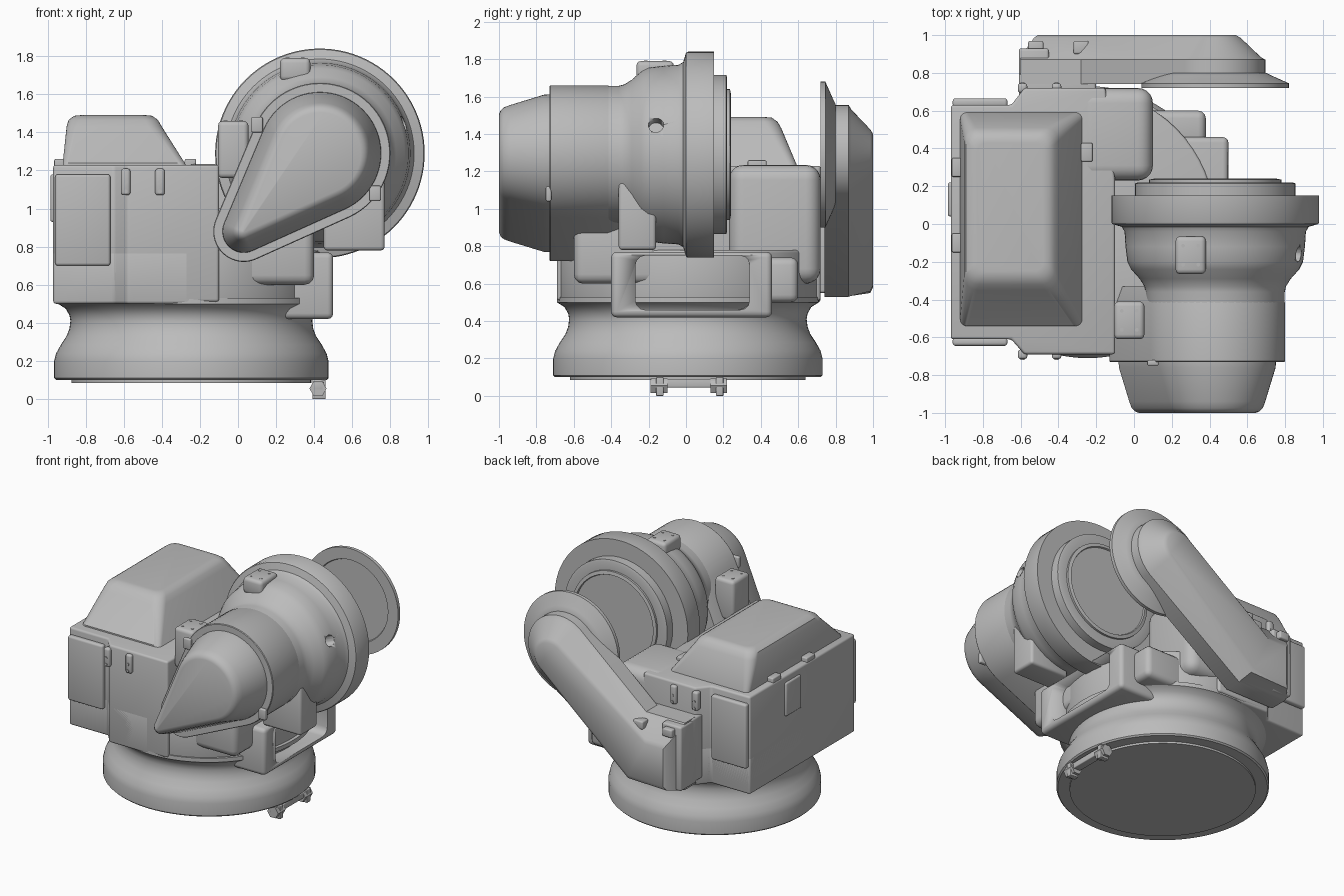
import bpy, bmesh
from math import sin, cos, pi, acos, atan2, hypot, radians
from mathutils import Vector

cube = bpy.data.objects.get("Cube")
if cube:
    bpy.data.objects.remove(cube, do_unlink=True)


def material(name, value):
    m = bpy.data.materials.new(name)
    m.use_nodes = True
    color = (value, value, value, 1)
    m.diffuse_color = color
    m.node_tree.nodes["Principled BSDF"].inputs["Base Color"].default_value = color
    return m


GREY = material("machine grey", 0.5)


def apply_modifier(ob, mod):
    bpy.ops.object.select_all(action='DESELECT')
    ob.select_set(True)
    bpy.context.view_layer.objects.active = ob
    if mod:
        bpy.ops.object.modifier_apply(modifier=mod.name)


def finish(name, bm, bevel=0, segments=3):
    bmesh.ops.recalc_face_normals(bm, faces=bm.faces)
    me = bpy.data.meshes.new(name)
    bm.to_mesh(me)
    bm.free()
    me.materials.append(GREY)
    ob = bpy.data.objects.new(name, me)
    bpy.context.collection.objects.link(ob)
    mod = None
    if bevel:
        mod = ob.modifiers.new("bevel", 'BEVEL')
        mod.width, mod.segments = bevel, segments
        mod.limit_method, mod.angle_limit = 'ANGLE', radians(30)
    apply_modifier(ob, mod)
    bpy.ops.object.shade_smooth_by_angle(angle=radians(35))
    return ob


def loft(name, rings, bevel=0, segments=3):
    """Skin matching closed rings and cap both ends."""
    bm = bmesh.new()
    vs = [[bm.verts.new(p) for p in ring] for ring in rings]
    n = len(vs[0])
    for a, b in zip(vs, vs[1:]):
        for i in range(n):
            bm.faces.new((a[i], a[(i + 1) % n], b[(i + 1) % n], b[i]))
    bm.faces.new(vs[0])
    bm.faces.new(vs[-1])
    return finish(name, bm, bevel, segments)


def box(name, x, y, z, bevel=0, segments=3):
    rings = [[(x[0], y[0], h), (x[1], y[0], h), (x[1], y[1], h), (x[0], y[1], h)] for h in z]
    return loft(name, rings, bevel, segments)


def prism(name, pts, z0, z1, bevel=0):
    return loft(name, [[(x, y, z) for x, y in pts] for z in (z0, z1)], bevel)


def lathe(name, profile, center, axis, n=72):
    """Turn (radius, height) pairs about an axis."""
    q = Vector((0, 0, 1)).rotation_difference(Vector(axis))
    c = Vector(center)
    return loft(name, [[c + q @ Vector((r * cos(2 * pi * i / n), r * sin(2 * pi * i / n), h))
                        for i in range(n)] for r, h in profile])


def cut(target, cutter):
    mod = target.modifiers.new("cut", 'BOOLEAN')
    mod.operation, mod.object, mod.solver = 'DIFFERENCE', cutter, 'EXACT'
    apply_modifier(target, mod)
    bpy.data.objects.remove(cutter, do_unlink=True)


def arc(cx, cy, r, a0, a1, n):
    return [(cx + r * cos(a0 + (a1 - a0) * i / n), cy + r * sin(a0 + (a1 - a0) * i / n))
            for i in range(n + 1)]


def teardrop(y, inset, big=(0.43, 1.29, 0.37), small=(0.03, 0.88, 0.16)):
    """Outline round a big and a small circle, as a ring at depth y."""
    dx, dz = small[0] - big[0], small[1] - big[1]
    a, phi = atan2(dz, dx), acos((big[2] - small[2]) / hypot(dx, dz))
    pts = arc(*big[:2], big[2] - inset, a + phi, a + 2 * pi - phi, 40)
    pts += arc(*small[:2], small[2] - inset, a - phi, a + phi, 20)
    return [(x, y, z) for x, z in pts]


# Round pedestal with a flared neck
PX, PY = -0.245, 0.01
lathe("pedestal", [(0.71, 0.1), (0.72, 0.11), (0.72, 0.2), (0.71, 0.24), (0.685, 0.285),
                   (0.655, 0.33), (0.64, 0.37), (0.635, 0.41), (0.64, 0.44), (0.66, 0.475),
                   (0.70, 0.5), (0.70, 0.53)], (PX, PY, 0), (0, 0, 1), 96)
lathe("pedestal_underside", [(0.63, 0.085), (0.63, 0.12)], (PX, PY, 0), (0, 0, 1), 96)

# Cable connector under the pedestal
box("connector_bar", (0.39, 0.45), (-0.19, 0.22), (0.045, 0.09), 0.006)
for y in (-0.19, 0.13):
    lathe("connector_plug", [(0.045, 0), (0.045, 0.09)], (0.42, y, 0.055), (0, 1, 0), 6)
    box("connector_foot", (0.39, 0.46), (y + 0.03, y + 0.07), (0.0, 0.1), 0.005)

# Main housing: round lower part, upper box and rear shoulder
left_side = [(-0.58, 0.72), (-0.65, 0.63), (-0.97, 0.63), (-0.97, -0.61), (-0.65, -0.61), (-0.58, -0.69)]
prism("lower_housing", left_side + arc(-0.27, 0.01, 0.7, -pi / 2, pi / 2, 32), 0.5, 0.78, 0.015)
prism("upper_housing", left_side + [(-0.1, -0.69), (-0.1, 0.23), (-0.15, 0.72)], 0.51, 1.23, 0.015)
box("rear_shoulder", (-0.3, 0.1), (0.23, 0.72), (0.6, 1.235), 0.08, 5)
box("turret_support", (-0.15, 0.4), (-0.6, 0.15), (0.6, 1.0), 0.05)

# Shelf on the side with a recessed pocket
shelf = box("side_shelf", (-0.1, 0.5), (-0.4, 0.46), (0.42, 0.77), 0.03)
cut(shelf, box("pocket_cutter", (0.3, 0.6), (-0.27, 0.34), (0.46, 0.75), 0.05))
box("shelf_rear_gusset", (-0.1, 0.38), (0.4, 0.6), (0.5, 0.74), 0.04)

# Hood on top of the housing
def hood_ring(x0, x1, y0, y1, z, r):
    pts = []
    for cx, cy, a in ((x1 - r, y1 - r, 0), (x0 + r, y1 - r, pi / 2),
                      (x0 + r, y0 + r, pi), (x1 - r, y0 + r, 3 * pi / 2)):
        pts += arc(cx, cy, r, a, a + pi / 2, 6)
    return [(x, y, z) for x, y in pts]


loft("hood", [hood_ring(-0.92, -0.27, -0.54, 0.59, 1.22, 0.03),
              hood_ring(-0.92, -0.28, -0.54, 0.59, 1.24, 0.04),
              hood_ring(-0.90, -0.40, -0.35, 0.51, 1.43, 0.07),
              hood_ring(-0.89, -0.42, -0.32, 0.49, 1.465, 0.07),
              hood_ring(-0.86, -0.45, -0.28, 0.46, 1.487, 0.06),
              hood_ring(-0.83, -0.48, -0.25, 0.43, 1.49, 0.05)])
for x, y in ((-0.935, -0.1), (-0.25, 0.38), (-0.935, 0.3)):
    box("hood_latch", (x - 0.03, x + 0.03), (y - 0.05, y + 0.05), (1.2, 1.26), 0.008)

# Access panels and hinges of the housing
for y in (-0.645, 0.62):
    box("access_panel", (-0.96, -0.67), (y, y + 0.045), (0.7, 1.18), 0.015)
box("side_hatch", (-0.985, -0.95), (0.04, 0.22), (0.93, 1.18), 0.012)
for y in (-0.69, 0.72):
    for x in (-0.59, -0.41):
        box("hinge_strap", (x - 0.025, x + 0.025), (y - 0.025, y + 0.025), (1.07, 1.21), 0.015)
        for z in (1.09, 1.14):
            lathe("hinge_screw", [(0.01, -0.03), (0.01, 0.03)], (x, y, z), (0, 1, 0), 12)

# Turret: horizontal drum with a wide rim and a stepped end face
AXIS = (0.43, 0, 1.29)
drum = lathe("turret_drum", [(0.35, -0.72), (0.368, -0.7), (0.368, -0.36), (0.375, -0.33), (0.40, -0.29),
                             (0.445, -0.24), (0.465, -0.2), (0.475, -0.12), (0.48, -0.04), (0.495, -0.015),
                             (0.545, 0.0), (0.55, 0.01), (0.55, 0.15), (0.425, 0.15), (0.425, 0.215),
                             (0.41, 0.22), (0.35, 0.22), (0.35, 0.235), (0.325, 0.24), (0.32, 0.23)],
             AXIS, (0, 1, 0), 96)
cut(drum, lathe("hole_cutter", [(0.04, -0.08), (0.04, 0.2)], (0.88, -0.16, 1.45), (0.94, 0, 0.34), 24))
box("turret_foot", (0.45, 0.77), (-0.36, -0.16), (0.78, 1.15), 0.02)

# Teardrop gearbox in front and its tapered cover
loft("front_gearbox", [teardrop(-0.73, 0.004), teardrop(-0.725, 0), teardrop(-0.42, 0),
                       teardrop(-0.33, 0.03)])
loft("front_cover", [teardrop(y, i) for y, i in ((-0.72, 0.048), (-0.76, 0.05), (-0.94, 0.105),
                                                (-0.975, 0.118), (-0.992, 0.135), (-1.0, 0.155))])
for x, z in ((0.1, 1.44), (0.72, 1.08)):
    box("cover_clip", (x - 0.03, x + 0.03), (-0.75, -0.72), (z - 0.04, z + 0.04), 0.008)

# Bolted pads on the turret
for x, y, z, depth in ((0.3, -0.165, 1.79, 0.12), (-0.025, -0.51, 1.46, 0.3)):
    box("mounting_pad", (x - 0.08, x + 0.08), (y - 0.1, y + 0.1), (z - depth, z), 0.025)
    for sx in (-0.04, 0.04):
        for sy in (-0.05, 0.05):
            lathe("pad_screw", [(0.01, -0.02), (0.01, 0.003)], (x + sx, y + sy, z), (0, 0, 1), 12)

# Rear arm: round flange and a tapered cover reaching down to a boxy foot
lathe("arm_flange", [(0.30, 0.73), (0.305, 0.72), (0.39, 0.72), (0.39, 0.745), (0.345, 0.765),
                     (0.30, 0.785), (0.27, 0.80)], AXIS, (0, 1, 0))


def arm_ring(y, r, foot):
    pts = arc(0.43, 1.29, r, radians(-52), radians(128), 28) + foot
    return [(x, y, z) for x, z in pts]


foot = [(-0.28, 1.03), (-0.6, 1.03), (-0.6, 0.53), (-0.2, 0.53)]
low = [(-0.29, 1.01), (-0.6, 1.01), (-0.6, 0.535), (-0.2, 0.535)]
mid = [(-0.35, 0.89), (-0.53, 0.89), (-0.53, 0.55), (-0.21, 0.56)]
top = [(-0.36, 0.86), (-0.51, 0.86), (-0.51, 0.58), (-0.22, 0.59)]
loft("rear_arm", [arm_ring(0.74, 0.265, foot), arm_ring(0.87, 0.265, foot), arm_ring(0.885, 0.24, low),
                  arm_ring(0.985, 0.135, mid), arm_ring(1.0, 0.11, top)])
box("arm_mount", (-0.61, -0.2), (0.66, 0.8), (0.55, 1.03), 0.015)
box("arm_foot_block", (-0.61, -0.45), (0.74, 0.93), (0.54, 1.02), 0.015)
for x in (-0.52, -0.28):
    box("arm_clip", (x - 0.04, x + 0.04), (0.9, 0.97), (0.94, 1.0), 0.01)
